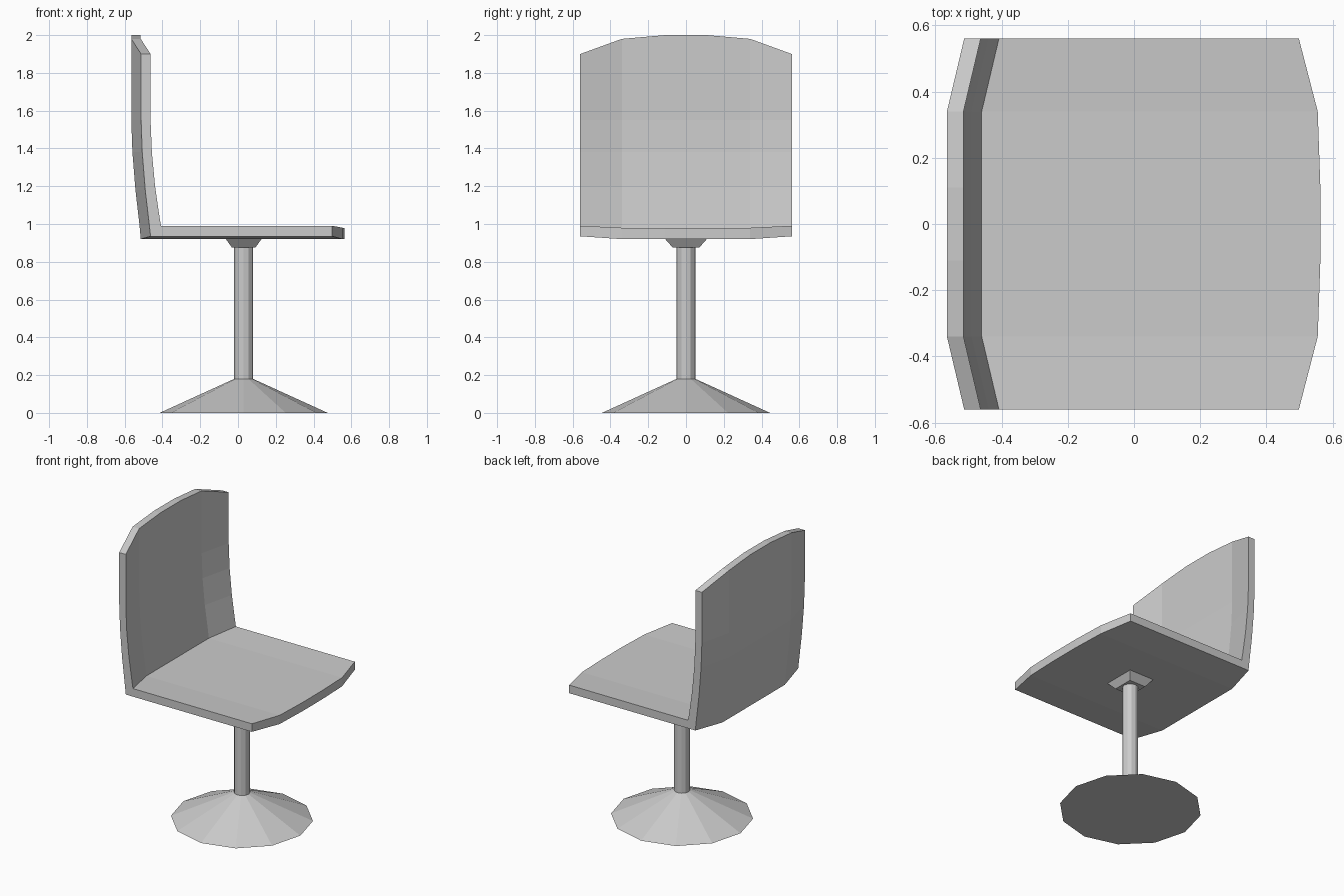
import bpy, bmesh, math

if "Cube" in bpy.data.objects:
    bpy.data.objects.remove(bpy.data.objects["Cube"])

CX = 0.03  # pedestal axis


def make_object(name, bm):
    bmesh.ops.recalc_face_normals(bm, faces=bm.faces)
    me = bpy.data.meshes.new(name)
    bm.to_mesh(me)
    bm.free()
    ob = bpy.data.objects.new(name, me)
    bpy.context.collection.objects.link(ob)
    return ob


def loft(name, rings):
    """Skin closed rings of points and cap both ends."""
    bm = bmesh.new()
    vs = [[bm.verts.new(p) for p in r] for r in rings]
    n = len(vs[0])
    for a, b in zip(vs, vs[1:]):
        for i in range(n):
            j = (i + 1) % n
            bm.faces.new((a[i], a[j], b[j], b[i]))
    bm.faces.new(vs[0])
    bm.faces.new(vs[-1])
    return make_object(name, bm)


def circle(r, z, n=12):
    return [(CX + r * math.cos(2 * math.pi * i / n),
             r * math.sin(2 * math.pi * i / n), z) for i in range(n)]


# Seat and backrest shell: L-shaped profile swept over curved stations in y
inner = [(-0.46, 0.98), (-0.468, 1.04), (-0.491, 1.20), (-0.508, 1.38), (-0.515, 1.55)]
outer = [(-0.565, 1.55), (-0.559, 1.38), (-0.543, 1.18), (-0.521, 0.99), (-0.515, 0.92)]


def shell_ring(y, back, front, drop, rise):
    ring = [(0.563 - front, y, 0.92 + rise), (0.563 - front, y, 0.98 + rise * 0.7)]
    lift = {0.98: rise * 0.7, 0.92: rise}
    ring += [(x + back, y, z + lift.get(z, 0)) for x, z in inner]
    ring += [(-0.515 + back, y, 2.0 - drop), (-0.565 + back, y, 2.0 - drop)]
    ring += [(x + back, y, z + lift.get(z, 0)) for x, z in outer]
    return ring


half = [(0.56, 0.052, 0.065, 0.10, 0.015), (0.34, 0.0, 0.008, 0.02, 0.0),
        (0.11, 0.0, 0.0, 0.0, 0.0)]
stations = [(-h[0], *h[1:]) for h in half] + half[::-1]
loft("seat_shell", [shell_ring(*s) for s in stations])

# Pedestal: flared foot and post
loft("base_foot", [circle(0.445, 0.0), circle(0.05, 0.18)])
loft("post", [circle(0.05, 0.18), circle(0.05, 0.88)])


# Tapered mounting block under the seat
def rect(hx, hy, z):
    return [(CX + sx * hx, sy * hy, z) for sx, sy in ((-1, -1), (1, -1), (1, 1), (-1, 1))]


loft("seat_mount", [rect(0.062, 0.07, 0.875), rect(0.094, 0.11, 0.92)])
